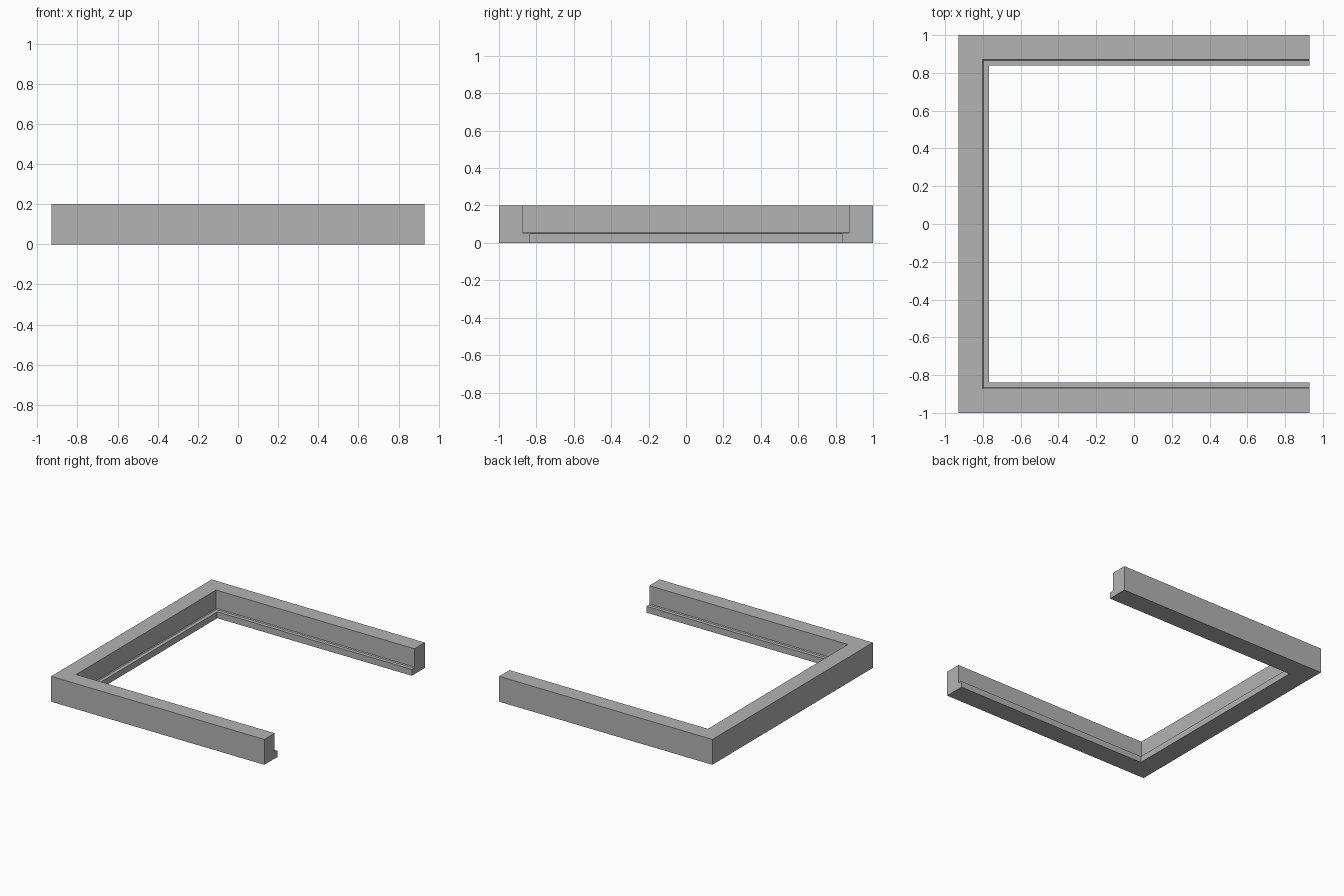
import bpy
import bmesh

cube = bpy.data.objects.get("Cube")
if cube:
    bpy.data.objects.remove(cube, do_unlink=True)

# Flat grey material
grey = bpy.data.materials.new("grey")
grey.use_nodes = True
colour = (0.45, 0.45, 0.45, 1)
grey.diffuse_color = colour
grey.node_tree.nodes["Principled BSDF"].inputs["Base Color"].default_value = colour

HALF_X, HALF_Y, HEIGHT = 0.93, 1.0, 0.2
WALL, LEDGE, LEDGE_Z, FILLET = 0.128, 0.162, 0.05, 0.006

# Stepped cross-section: (distance inward from the outer face, height)
profile = [(0, 0), (LEDGE, 0), (LEDGE, LEDGE_Z), (WALL + FILLET, LEDGE_Z),
           (WALL, LEDGE_Z + FILLET), (WALL, HEIGHT), (0, HEIGHT)]

# Sweep along the three sides with mitred corners:
# (corner x, corner y, inward x, inward y)
stations = [(HALF_X, -HALF_Y, 0, 1), (-HALF_X, -HALF_Y, 1, 1),
            (-HALF_X, HALF_Y, 1, -1), (HALF_X, HALF_Y, 0, -1)]

bm = bmesh.new()
rings = [[bm.verts.new((x + dx * d, y + dy * d, z)) for d, z in profile]
         for x, y, dx, dy in stations]
n = len(profile)
for a, b in zip(rings, rings[1:]):
    for i in range(n):
        j = (i + 1) % n
        bm.faces.new((a[i], a[j], b[j], b[i]))

# Open arm ends
bm.faces.new(rings[0])
bm.faces.new(rings[-1])
bmesh.ops.recalc_face_normals(bm, faces=bm.faces)

mesh = bpy.data.meshes.new("three_sided_frame")
bm.to_mesh(mesh)
bm.free()
mesh.materials.append(grey)
frame = bpy.data.objects.new("three_sided_frame", mesh)
bpy.context.collection.objects.link(frame)
